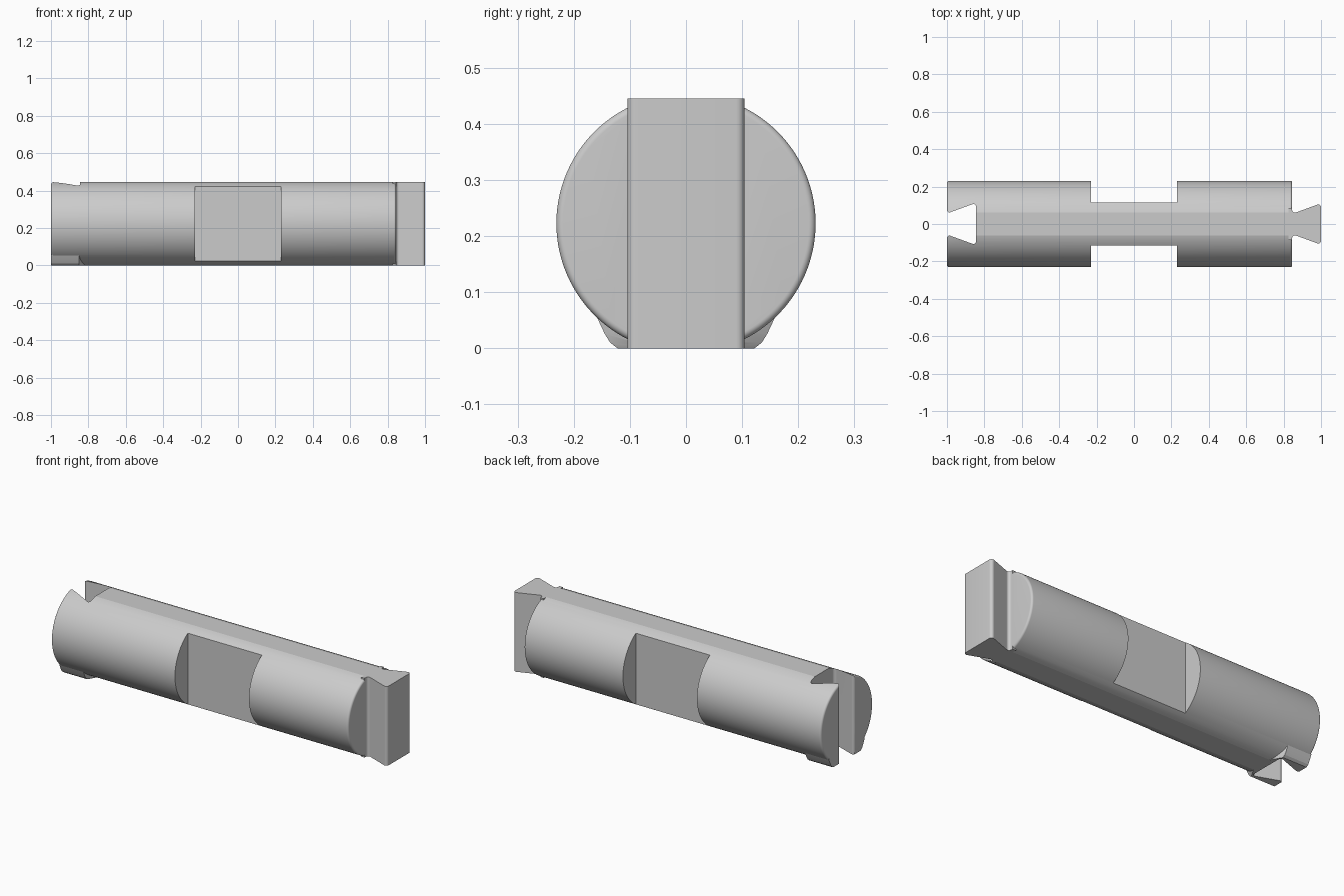
import bpy
import bmesh
import math
from mathutils import Vector

old = bpy.data.objects.get("Cube")
if old:
    bpy.data.objects.remove(old, do_unlink=True)

R, H = 0.231, 0.2225      # barrel radius, half height between the flats
END = 0.846               # barrel end at the tail side

grey = bpy.data.materials.new("light_grey")
grey.use_nodes = True
grey.diffuse_color = (0.6, 0.6, 0.6, 1)
grey.node_tree.nodes["Principled BSDF"].inputs["Base Color"].default_value = (0.6, 0.6, 0.6, 1)


def loft(name, rings):
    """Closed solid through rings of equal point count."""
    bm = bmesh.new()
    loops = [[bm.verts.new(p) for p in ring] for ring in rings]
    n = len(loops[0])
    for a, b in zip(loops, loops[1:]):
        for i in range(n):
            j = (i + 1) % n
            bm.faces.new((a[i], a[j], b[j], b[i]))
    bm.faces.new(loops[0])
    bm.faces.new(loops[-1])
    bmesh.ops.recalc_face_normals(bm, faces=bm.faces)
    mesh = bpy.data.meshes.new(name)
    bm.to_mesh(mesh)
    bm.free()
    mesh.materials.append(grey)
    ob = bpy.data.objects.new(name, mesh)
    bpy.context.collection.objects.link(ob)
    return ob


def rounded(points, steps=8):
    """Fillet the corners of an outline given as (x, y, radius)."""
    out = []
    for i, (x, y, r) in enumerate(points):
        p = Vector((x, y))
        if r == 0:
            out.append(p)
            continue
        a = (Vector(points[i - 1][:2]) - p).normalized()
        b = (Vector(points[(i + 1) % len(points)][:2]) - p).normalized()
        half = a.angle(b) / 2
        centre = p + (a + b).normalized() * r / math.sin(half)
        start = p + a * r / math.tan(half) - centre
        stop = p + b * r / math.tan(half) - centre
        sweep = math.pi - 2 * half
        for k in range(steps + 1):
            t = k / steps
            out.append(centre + (start * math.sin((1 - t) * sweep)
                                 + stop * math.sin(t * sweep)) / math.sin(sweep))
    return out


def prism(name, half_outline, z0, z1):
    """Outline mirrored across y = 0, extruded upwards."""
    full = half_outline + [(x, -y, r) for x, y, r in reversed(half_outline)]
    pts = rounded(full)
    return loft(name, [[(p.x, p.y, z) for p in pts] for z in (z0, z1)])


def combine(target, tool, operation):
    mod = target.modifiers.new(operation, "BOOLEAN")
    mod.operation = operation
    mod.solver = "EXACT"
    mod.object = tool
    bpy.context.view_layer.objects.active = target
    bpy.ops.object.modifier_apply(modifier=mod.name)
    bpy.data.objects.remove(tool, do_unlink=True)


# Barrel: round bar with flats on top and bottom and softened ends
def barrel_ring(x, r):
    ring = []
    for i in range(128):
        a = 2 * math.pi * (i + 0.5) / 128
        z = max(-H, min(H, r * math.sin(a)))
        ring.append((x, r * math.cos(a), H + z))
    return ring


soft = 0.012
steps = [math.pi / 2 * k / 7 for k in range(8)]
rings = [barrel_ring(-1 + soft * (1 - math.sin(a)), R - soft * (1 - math.cos(a)))
         for a in reversed(steps)]
rings += [barrel_ring(END - soft * (1 - math.sin(a)), R - soft * (1 - math.cos(a)))
          for a in steps]
bar = loft("connector_bar", rings)

# Foot under the socket end, fading into the barrel
half_foot = [(0.16, 0.058), (0.145, 0.026), (0.135, 0.01), (0.122, 0.0)]
foot_profile = [(y, z) for y, z in half_foot] + [(-y, z) for y, z in reversed(half_foot)]
foot = loft("foot", [[(x, y * s, z) for y, z in foot_profile]
                     for x, s in ((-0.999, 1), (-0.85, 1), (-0.815, 0.5))])
combine(bar, foot, "UNION")

# Dovetail tail
tail = prism("tail", [(0.825, 0.085, 0), (END, 0.085, 0), (END, 0.054, 0.014),
                      (1.0, 0.111, 0.015)], 0, 2 * H)
combine(bar, tail, "UNION")

# Dovetail socket
socket = prism("socket_cutter", [(-1.05, 0.10, 0), (-1.0005, 0.10, 0),
                                 (-1.0005, 0.056, 0.014), (-0.844, 0.113, 0.015)], -0.1, 0.6)
combine(bar, socket, "DIFFERENCE")

# Grip recesses on both sides
for side in (-1, 1):
    recess = loft("recess_cutter", [[(x, side * y, z) for x, y in
                                     ((-0.23, 0.116), (0.23, 0.116), (0.23, 0.4), (-0.23, 0.4))]
                                    for z in (-0.1, 0.6)])
    combine(bar, recess, "DIFFERENCE")

bpy.ops.object.select_all(action="DESELECT")
bar.select_set(True)
bpy.context.view_layer.objects.active = bar
bpy.ops.object.shade_smooth_by_angle(angle=math.radians(14))
